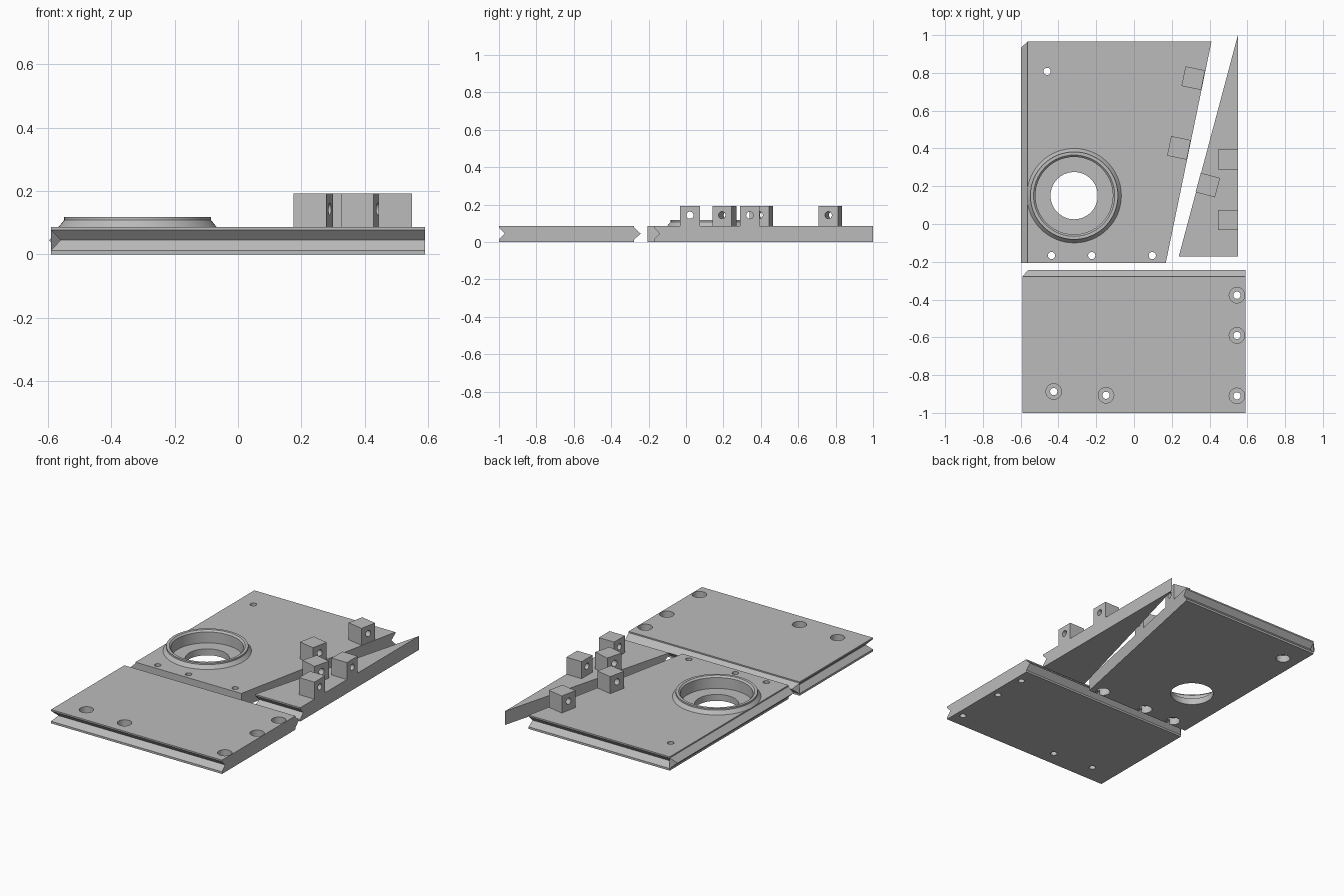
import bpy, bmesh, math
from mathutils import Vector, Matrix

if "Cube" in bpy.data.objects:
    bpy.data.objects.remove(bpy.data.objects["Cube"])

T = 0.086            # plate thickness
MID = 0.045          # height of tongue and groove tips
LOW, HIGH = 0.012, 0.078

grey = bpy.data.materials.new("plain grey")
grey.diffuse_color = (0.5, 0.5, 0.5, 1)
grey.use_nodes = True
grey.node_tree.nodes["Principled BSDF"].inputs["Base Color"].default_value = grey.diffuse_color


def make(name, bm):
    bmesh.ops.recalc_face_normals(bm, faces=bm.faces)
    me = bpy.data.meshes.new(name)
    bm.to_mesh(me)
    bm.free()
    me.materials.append(grey)
    ob = bpy.data.objects.new(name, me)
    bpy.context.collection.objects.link(ob)
    return ob


def prism(name, pts, z0=0.0, z1=T):
    bm = bmesh.new()
    f = bm.faces.new([bm.verts.new((x, y, z0)) for x, y in pts])
    new = bmesh.ops.extrude_face_region(bm, geom=[f])["geom"]
    bmesh.ops.translate(bm, vec=(0, 0, z1 - z0),
                        verts=[v for v in new if isinstance(v, bmesh.types.BMVert)])
    return make(name, bm)


def wedge(name, base, tip, closed=True):
    """Triangular bar: a base line at LOW and HIGH and a tip line at MID."""
    bm = bmesh.new()
    ends = [[bm.verts.new((*b, LOW)), bm.verts.new((*b, HIGH)), bm.verts.new((*t, MID))]
            for b, t in zip(base, tip)]
    a, c = ends
    bm.faces.new(a)
    bm.faces.new(c)
    for i, j in ((0, 1), (1, 2), (2, 0)):
        if closed or (i, j) != (0, 1):
            bm.faces.new((a[i], a[j], c[j], c[i]))
    return make(name, bm)


def cylinder(x, y, z0, z1, r, n=48):
    bm = bmesh.new()
    bmesh.ops.create_cone(bm, cap_ends=True, segments=n, radius1=r, radius2=r, depth=z1 - z0,
                          matrix=Matrix.Translation((x, y, (z0 + z1) / 2)))
    return make("hole_cutter", bm)


def cut(ob, cutter):
    cutter.hide_render = True
    m = ob.modifiers.new("cut", 'BOOLEAN')
    m.operation, m.solver, m.object = 'DIFFERENCE', 'EXACT', cutter
    bpy.context.view_layer.objects.active = ob
    bpy.ops.object.modifier_apply(modifier=m.name)
    bpy.data.objects.remove(cutter)


def smooth(ob):
    bpy.ops.object.select_all(action='DESELECT')
    ob.select_set(True)
    bpy.context.view_layer.objects.active = ob
    bpy.ops.object.shade_smooth_by_angle(angle=math.radians(30))


# Front plate: grooves on front and left, tongue on the back edge
X, Y0, Y1, G = 0.59, -1.0, -0.277, 0.03
front = prism("front_plate", [(-X, Y0), (X, Y0), (X, Y1), (-X, Y1)])
E = 0.001
cut(front, wedge("groove_cutter", [(-X - .1, Y0 - E), (X + .1, Y0 - E)],
                 [(-X - .1, Y0 + G), (X + .1, Y0 + G)]))
cut(front, wedge("groove_cutter", [(-X - E, Y0 - .1), (-X - E, Y1 + .1)],
                 [(-X + G, Y0 - .1), (-X + G, Y1 + .1)]))
wedge("front_plate_tongue", [(-X, Y1), (X, Y1)], [(-X + G, Y1 + .034), (X, Y1 + .034)], False)
# screw holes countersunk from above
for x, y in ((.545, -.377), (.545, -.59), (.545, -.91), (-.425, -.887), (-.148, -.907)):
    cut(front, cylinder(x, y, 0.04, 0.2, 0.041))
    cut(front, cylinder(x, y, -0.1, 0.2, 0.019))
smooth(front)

# Main plate: slanted right edge, groove on the back, tongue on the left
L, B0, B1 = -0.563, -0.207, 0.965
main = prism("main_plate", [(L, B0), (0.168, B0), (0.41, B1), (L, B1)])
cut(main, wedge("groove_cutter", [(L - .1, B1 + E), (.6, B1 + E)],
                [(L - .1, B1 - G), (.6, B1 - G)]))
wedge("main_plate_tongue", [(L, B0), (L, B1)], [(L - .034, B0), (L - .034, B1 - G)], False)
# screw holes countersunk from below
for x, y in ((-.46, .808), (-.437, -.167), (-.224, -.167), (.097, -.167)):
    cut(main, cylinder(x, y, -0.1, 0.045, 0.041))
    cut(main, cylinder(x, y, -0.1, 0.2, 0.019))
# round recess with a through hole
CX, CY = -0.317, 0.15
cut(main, cylinder(CX, CY, 0.04, 0.2, 0.205, 64))
cut(main, cylinder(CX, CY, -0.1, 0.2, 0.125, 64))
smooth(main)

# Raised collar, turned from a closed profile
profile = [(.205, T - .02), (.205, .108), (.215, .118), (.232, .118), (.232, .108),
           (.25, T), (.25, T - .002), (.22, T - .02)]
bm = bmesh.new()
n = 64
rings = [[bm.verts.new((CX + r * math.cos(2 * math.pi * k / n),
                        CY + r * math.sin(2 * math.pi * k / n), z)) for r, z in profile]
         for k in range(n)]
for k in range(n):
    a, b = rings[k], rings[(k + 1) % n]
    for i in range(len(profile)):
        j = (i + 1) % len(profile)
        bm.faces.new((a[i], a[j], b[j], b[i]))
smooth(make("round_collar", bm))

# Triangular plate: groove on the front edge
tri = prism("triangle_plate", [(0.237, -0.172), (0.55, -0.172), (0.55, 1.0)])
cut(tri, wedge("groove_cutter", [(.1, -.172 - E), (.7, -.172 - E)],
               [(.1, -.172 + G), (.7, -.172 + G)]))


# Hinge blocks with a cross hole, flush with the plate edges
def block(name, x, y, angle):
    s = 0.106
    place = Matrix.Translation((x, y, T + s / 2)) @ Matrix.Rotation(angle, 4, 'Z')
    bm = bmesh.new()
    bmesh.ops.create_cube(bm, size=s, matrix=place)
    ob = make(name, bm)
    hole = cylinder(0, 0, -0.2, 0.2, 0.019, 32)
    hole.data.transform(place @ Matrix.Translation((0, 0, 0.004)) @ Matrix.Rotation(math.pi / 2, 4, 'Y'))
    cut(ob, hole)
    smooth(ob)


main_angle = -math.atan2(0.242, B1 - B0)
tri_angle = -math.atan2(0.313, 1.172)
block("main_block_back", 0.314, 0.772, main_angle)
block("main_block_front", 0.238, 0.403, main_angle)
block("triangle_block_slanted", 0.391, 0.206, tri_angle)
block("triangle_block_back", 0.497, 0.341, 0)
block("triangle_block_front", 0.497, 0.021, 0)
